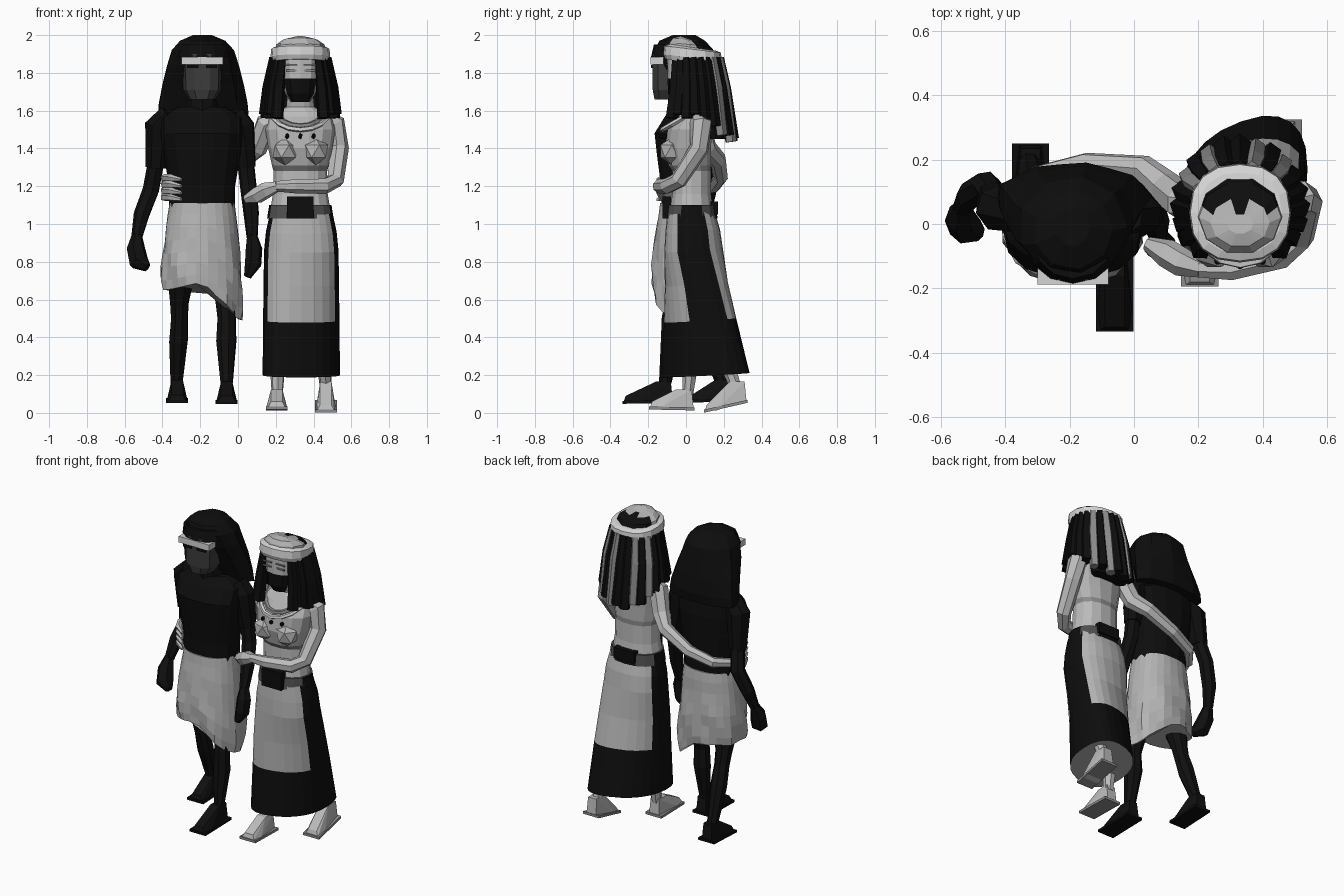
import bpy, bmesh
from math import sin, cos, pi, radians
from mathutils import Vector

cube = bpy.data.objects.get("Cube")
if cube:
    bpy.data.objects.remove(cube)


def colour(name, v):
    m = bpy.data.materials.new(name)
    m.use_nodes = True
    m.diffuse_color = (v, v, v, 1)
    m.node_tree.nodes["Principled BSDF"].inputs["Base Color"].default_value = (v, v, v, 1)
    return m


BLACK = colour("black cloth", 0.004)
DARK_SKIN = colour("dark skin", 0.005)
FACE = colour("grey face", 0.045)
BELT = colour("belt grey", 0.08)
MID = colour("mid grey", 0.26)
SKIN = colour("pale skin", 0.5)
LINEN = colour("linen", 0.45)
WHITE = colour("white band", 0.66)


def finish(name, bm, mats):
    bmesh.ops.recalc_face_normals(bm, faces=bm.faces)
    me = bpy.data.meshes.new(name)
    bm.to_mesh(me)
    bm.free()
    for m in mats:
        me.materials.append(m)
    ob = bpy.data.objects.new(name, me)
    bpy.context.collection.objects.link(ob)
    return ob


def skin_rings(bm, rows, rule=None):
    """Join rows of points into a capped tube; rule(angle, centre) picks a material."""
    rows = [[bm.verts.new(p) for p in row] for row in rows]
    n = len(rows[0])
    for lo, hi in zip(rows, rows[1:]):
        for i in range(n):
            k = (i + 1) % n
            f = bm.faces.new((lo[i], lo[k], hi[k], hi[i]))
            if rule:
                f.material_index = rule(2 * pi * (i + 0.5) / n, f.calc_center_median())
    bm.faces.new(rows[0])
    bm.faces.new(rows[-1])


def loft(name, rings, *mats, n=12, rule=None, power=1.0, tilt=0.0, wobble=None):
    """Rings are x, y, z, rx, ry and an optional shear of y along x."""
    rows = []
    for x, y, z, rx, ry, *sh in rings:
        row = []
        for i in range(n):
            a = 2 * pi * i / n
            c, s = cos(a), sin(a)
            c, s = [abs(q) ** power * (1 if q > 0 else -1) for q in (c, s)]
            k, dz = wobble(a, z) if wobble else (1, 0)
            px = rx * c * k
            row.append((x + px, y + ry * s * k + (sh[0] * px if sh else 0), z + tilt * s + dz))
        rows.append(row)
    bm = bmesh.new()
    skin_rings(bm, rows, rule)
    return finish(name, bm, mats)


def limb(name, pts, mat, n=7):
    """Tube through points x, y, z, radius."""
    ps = [Vector(p[:3]) for p in pts]
    rows, u = [], Vector((1, 0.3, 0.2))
    for i, p in enumerate(ps):
        t = (ps[min(i + 1, len(ps) - 1)] - ps[max(i - 1, 0)]).normalized()
        u = (u - t * u.dot(t)).normalized()
        v = t.cross(u)
        rows.append([p + (u * cos(2 * pi * k / n) + v * sin(2 * pi * k / n)) * pts[i][3] for k in range(n)])
    bm = bmesh.new()
    skin_rings(bm, rows)
    return finish(name, bm, [mat])


def hull(name, pts, mat):
    bm = bmesh.new()
    for p in pts:
        bm.verts.new(p)
    bmesh.ops.convex_hull(bm, input=bm.verts)
    return finish(name, bm, [mat])


def box(name, lo, hi, mat):
    return hull(name, [(x, y, z) for x in (lo[0], hi[0]) for y in (lo[1], hi[1]) for z in (lo[2], hi[2])], mat)


def blob(name, c, r, mat, level=1):
    bm = bmesh.new()
    bmesh.ops.create_icosphere(bm, subdivisions=level, radius=1)
    for v in bm.verts:
        v.co = Vector([c[k] + v.co[k] * r[k] for k in range(3)])
    return finish(name, bm, [mat])


def foot(name, x, toe, heel, z_toe, z_heel, mat, sole):
    """Wedge foot on a flat sole, toe towards the front."""
    mid = heel - 0.09
    pts = [(x + d, y, z) for d, y, z in (
        (-.045, toe, z_toe), (.045, toe, z_toe), (-.03, toe + .01, z_toe + .03), (.03, toe + .01, z_toe + .03),
        (-.055, toe + .06, z_toe), (.055, toe + .06, z_toe), (-.035, heel, z_heel), (.035, heel, z_heel),
        (-.03, mid, z_heel + .1), (.03, mid, z_heel + .1), (-.03, heel - .01, z_heel + .1), (.03, heel - .01, z_heel + .1))]
    hull(name, pts, mat)
    hull(name + "_sole", [(x + d, y, z + h) for d in (-.058, .058) for h in (-.012, .004)
                          for y, z in ((toe - .005, z_toe), (heel + .005, z_heel))], sole)


# ---- Man: wig, face and shirt ----
M = -0.19
loft("man_wig", [(M, .09, 1.58, .24, .09), (M, .08, 1.64, .235, .11), (M, .05, 1.74, .215, .13),
                 (M, .01, 1.84, .19, .15), (M, -.01, 1.92, .165, .155), (M, -.02, 1.97, .12, .12),
                 (M, -.01, 2.0, .05, .06)], BLACK, n=18,
     wobble=lambda a, z: (1 + .025 * cos(9 * a), 0))
loft("man_face", [(M, -.08, 1.66, .07, .09), (M, -.08, 1.71, .1, .1), (M, -.08, 1.9, .105, .1)],
     FACE, n=10, power=.75)
box("brow_band", (M - .11, -.188, 1.845), (M + .11, -.12, 1.885), WHITE)
for s in (-1, 1):
    box("man_eye", (M + s * .05 - .03, -.186, 1.825), (M + s * .05 + .03, -.178, 1.842), BLACK)
loft("man_brow", [(M, -.07, 1.885, .14, .115), (M, -.06, 1.95, .12, .11)], BLACK)
loft("man_neck", [(M, -.01, 1.56, .09, .08), (M, -.02, 1.72, .075, .08)], DARK_SKIN, n=8)
loft("man_shirt", [(M, 0, 1.08, .175, .13), (M, 0, 1.2, .175, .135), (M, -.005, 1.35, .2, .15),
                   (M, -.01, 1.48, .22, .16), (M, .01, 1.56, .22, .13), (M, .02, 1.62, .13, .1)],
     BLACK, n=14, power=.85)

# ---- Man: arms and legs ----
limb("man_right_sleeve", [(-.36, .03, 1.58, .06), (-.42, .05, 1.52, .075), (-.435, .08, 1.3, .055)], BLACK)
limb("man_right_arm", [(-.43, .08, 1.34, .045), (-.46, .12, 1.18, .045), (-.51, .09, 1.05, .043),
                       (-.535, .05, .93, .03)], DARK_SKIN)
limb("man_right_hand", [(-.535, .05, .94, .028), (-.54, .02, .87, .05), (-.525, -.01, .8, .055),
                        (-.48, -.03, .77, .025)], DARK_SKIN, 6)
limb("man_left_sleeve", [(-.02, .03, 1.58, .06), (.02, .03, 1.52, .07), (.045, .04, 1.3, .052)], BLACK)
limb("man_left_arm", [(.04, .04, 1.34, .045), (.055, .04, 1.2, .045), (.07, .0, 1.06, .042),
                      (.075, -.04, .93, .03)], DARK_SKIN)
limb("man_left_hand", [(.075, -.04, .94, .028), (.085, -.06, .87, .045), (.08, -.07, .79, .045),
                       (.05, -.08, .72, .02)], DARK_SKIN, 6)
limb("man_left_leg", [(-.07, -.02, .75, .08), (-.065, -.06, .58, .055), (-.06, -.08, .5, .05),
                      (-.062, -.08, .38, .055), (-.06, -.11, .16, .034)], DARK_SKIN, 8)
limb("man_right_leg", [(-.3, .01, .75, .08), (-.31, .05, .58, .052), (-.31, .07, .5, .047),
                       (-.315, .11, .38, .052), (-.325, .19, .16, .034)], DARK_SKIN, 8)
foot("man_left_foot", -.06, -.33, -.07, .06, .065, DARK_SKIN, BLACK)
foot("man_right_foot", -.322, .02, .245, .065, .075, DARK_SKIN, BLACK)


# ---- Draped kilt with slanting folds and a dipping hem ----
def drape(a, z):
    t = min(1, max(0, (1.08 - z) / .4))
    k = 1 + t * (.045 * sin(7 * a + 22 * z) + .02 * sin(17 * a))
    dip = -.16 * max(0, cos(a)) + .04 * max(0, -sin(a)) * (1 - abs(cos(a)))
    return k, t * dip


loft("kilt", [(M, 0, 1.11, .172, .138), (M, 0, 1.05, .182, .145), (M, -.005, .98, .192, .152),
              (M, -.005, .91, .2, .16), (M, -.005, .84, .208, .168), (M, -.01, .77, .214, .172),
              (M, -.01, .7, .212, .172), (M, -.01, .65, .205, .168)], LINEN, n=26, power=.9, wobble=drape)

# ---- Woman: torso and top ----
W = 0.33
loft("woman_torso", [(W, .03, 1.04, .165, .12), (W, .03, 1.16, .145, .105), (W, .03, 1.28, .142, .105),
                     (W, .02, 1.31, .15, .115), (W, .01, 1.4, .17, .125), (W, .02, 1.5, .185, .12),
                     (W, .05, 1.57, .17, .09), (W, .05, 1.62, .075, .06), (W, .03, 1.72, .065, .06)],
     SKIN, LINEN, MID, n=14, power=.9,
     rule=lambda a, c: 2 if 1.28 < c.z < 1.31 else 1 if 1.31 < c.z < 1.54 else 0)
for s in (-1, 1):
    blob("bust", (W + s * .08, -.075, 1.385), (.075, .07, .075), LINEN)
for i, (r, m) in enumerate(((.125, MID), (.155, WHITE))):
    limb("necklace", [(W + r * cos(a), .05 - (r + .02) * sin(a), 1.6 - .65 * r * sin(a), .014)
                      for a in [pi * k / 8 for k in range(9)]], m, 5)
for d in (-.07, 0, .07):
    blob("pendant", (W + d, -.128 + abs(d) * .2, 1.465), (.012, .015, .016), BLACK)

# ---- Woman: skirt with side panels, dark border and belt ----
loft("skirt", [(.335, .1, .2, .205, .22, .35), (.335, .075, .49, .202, .18, .25), (.335, .055, .68, .2, .162, .15),
               (.335, .04, .86, .197, .155), (.335, .035, .96, .187, .145), (.335, .025, 1.06, .165, .125)],
     LINEN, BLACK, n=24, power=.85, tilt=.012,
     rule=lambda a, c: int(c.z < .49 or abs(sin(a)) < .45))
loft("belt", [(W, .03, 1.03, .176, .137), (W, .03, 1.1, .165, .128)], BELT, BLACK, n=16, power=.9,
     rule=lambda a, c: int(abs(cos(a)) < .5 or abs(cos(a)) > .95))
box("sash_knot", (.26, -.125, 1.03), (.4, -.08, 1.145), BLACK)
box("sash_back", (.26, .13, 1.05), (.41, .17, 1.12), BLACK)

# ---- Woman: arms ----
limb("woman_left_arm", [(.44, .06, 1.56, .05), (.51, .08, 1.53, .06), (.535, .07, 1.4, .052),
                        (.515, -.04, 1.23, .046), (.46, -.1, 1.2, .042), (.3, -.14, 1.2, .038),
                        (.2, -.14, 1.2, .028)], SKIN)
limb("woman_left_hand", [(.21, -.14, 1.2, .028), (.15, -.12, 1.18, .045), (.1, -.09, 1.15, .045),
                         (.04, -.06, 1.13, .022)], SKIN, 6)
limb("woman_right_arm", [(.22, .06, 1.56, .05), (.15, .07, 1.53, .06), (.1, .11, 1.4, .055),
                         (.03, .17, 1.34, .045), (-.15, .185, 1.25, .038), (-.3, .15, 1.2, .034),
                         (-.38, .05, 1.18, .028)], SKIN)
for k in range(4):
    z = 1.14 + k * .035
    limb("woman_right_fingers", [(-.375, .06, 1.19, .022), (-.39, -.04, z, .021), (-.355, -.11, z, .019),
                                 (-.3, -.15, z - .01, .01)], SKIN, 5)

# ---- Woman: feet ----
limb("woman_right_leg", [(.21, .02, .5, .06), (.21, .025, .25, .042), (.208, .01, .1, .03)], SKIN)
limb("woman_left_leg", [(.45, .16, .5, .06), (.455, .21, .28, .042), (.465, .27, .12, .03)], SKIN)
foot("woman_right_foot", .205, -.19, .04, .03, .025, SKIN, MID)
foot("woman_left_foot", .465, .1, .32, .013, .065, SKIN, MID)

# ---- Woman: head, veil over the mouth, hair and cap ----
loft("woman_head", [(W, -.01, 1.645, .05, .06), (W, -.01, 1.69, .08, .085), (W, 0, 1.77, .097, .098),
                    (W, .01, 1.9, .105, .11)], SKIN, BLACK, n=12, power=.8,
     rule=lambda a, c: int(c.z < 1.76 and sin(a) < -.3))
for s in (-1, 1):
    box("eye", (W + s * .048 - .028, -.101, 1.808), (W + s * .048 + .028, -.093, 1.817), MID)
    box("eyebrow", (W + s * .048 - .032, -.104, 1.838), (W + s * .048 + .032, -.096, 1.846), MID)
loft("hair_core", [(W, .16, 1.45, .13, .05), (W, .12, 1.65, .125, .07), (W, .07, 1.88, .13, .1)], BLACK, n=12)
count = 19
for i in range(count):
    a = radians(-48 + 276 * i / (count - 1))
    c, s = cos(a), sin(a)
    back = max(0, s)
    end = 1.56 - .13 * back + .02 * (i % 2)
    streak = i in (6, 8, 11, 13)
    limb("hair_strand", [(W + .14 * c, .045 + .13 * s, 1.88, .026), (W + .17 * c, .055 + .15 * s, 1.72, .033),
                         (W + .185 * c, .06 + .185 * s, end, .03 if streak else .036)],
         MID if streak else BLACK, 5)
loft("cap_band", [(W, .035, 1.855, .15, .145), (W, .035, 1.88, .158, .155), (W, .035, 1.925, .155, .15),
                  (W, .035, 1.935, .13, .125)], WHITE, n=16, power=.85, tilt=-.018)
loft("cap_crown", [(W, .03, 1.9, .135, .13), (W, .02, 1.95, .125, .11), (W, .005, 1.975, .09, .075),
                   (W, -.0, 1.985, .04, .03)], LINEN, BLACK, n=20, tilt=-.01,
     wobble=lambda a, z: (1 + .025 * cos(10 * a), 0), rule=lambda a, c: int(c.y > .05))
